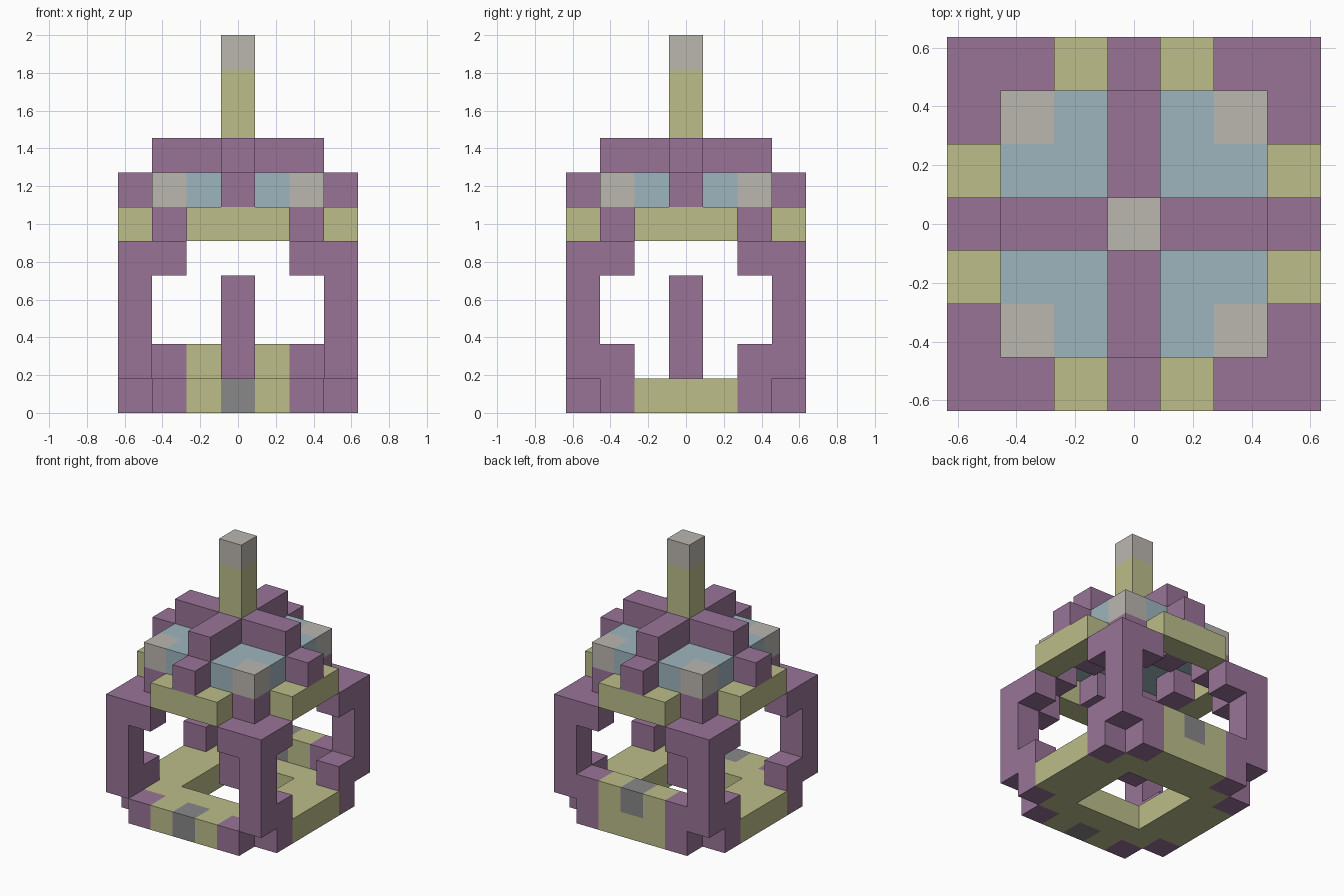
import bpy, bmesh
from mathutils import Vector

cube = bpy.data.objects.get("Cube")
if cube:
    bpy.data.objects.remove(cube, do_unlink=True)

U = 2 / 11  # edge length of one block


def linear(c):
    c /= 255
    return c / 12.92 if c <= 0.04045 else ((c + 0.055) / 1.055) ** 2.4


def material(name, r, g, b):
    m = bpy.data.materials.new(name)
    color = (linear(r), linear(g), linear(b), 1)
    m.use_nodes = True
    m.diffuse_color = color
    m.node_tree.nodes["Principled BSDF"].inputs["Base Color"].default_value = color
    return m


purple = material("purple", 153, 116, 151)
olive = material("olive yellow", 188, 189, 138)
blue = material("pale blue", 158, 181, 189)
beige = material("warm grey", 187, 183, 176)
grey = material("grey", 136, 136, 136)

parts = {}


def blocks(part, mat, xs, ys, zs, keep=lambda x, y: True):
    """Fill a part with blocks of one colour; later calls repaint."""
    cells = parts.setdefault(part, {})
    for x in xs:
        for y in ys:
            for z in zs:
                if keep(x, y):
                    cells[x, y, z] = mat


def span(a, b):
    return range(a, b + 1)


MID, WIDE, ALL = span(-1, 1), span(-2, 2), span(-3, 3)
ENDS, INNER = (-3, 3), (-2, 2)

# Base ring: open centre, clipped corners, purple ends on each side
blocks("base_ring", olive, ALL, ALL, [0],
       lambda x, y: max(abs(x), abs(y)) > 1 and abs(x) + abs(y) < 6)
blocks("base_ring", purple, INNER, ENDS, [0])
blocks("base_ring", purple, ENDS, INNER, [0])
blocks("base_ring", grey, [0], [-3], [0])

# Raised back panel
blocks("back_panel", olive, MID, [3], [1])
blocks("back_panel", purple, INNER, [3], [1])
blocks("back_panel", grey, [0], [3], [1])

# Corner posts with side feet and top brackets
for sx in (-1, 1):
    for sy in (-1, 1):
        name = ("back" if sy > 0 else "front") + ("_left" if sx > 0 else "_right") + "_post"
        blocks(name, purple, [3 * sx], [3 * sy], span(1, 4))
        blocks(name, purple, [3 * sx], [2 * sy], [1, 4])
        blocks(name, purple, [2 * sx], [3 * sy], [4])

# Hanging core in the middle
blocks("hanging_core", purple, [0], [0], span(1, 3))

# Eave bars and the purple supports behind them
blocks("eave_bars", olive, MID, ENDS, [5])
blocks("eave_bars", olive, ENDS, MID, [5])
blocks("roof_supports", purple, INNER, INNER, [5])
blocks("roof_supports", purple, [0], INNER, [5])
blocks("roof_supports", purple, INNER, [0], [5])

# Roof slab with pale corners
blocks("roof_slab", blue, WIDE, WIDE, [6])
blocks("roof_slab", beige, INNER, INNER, [6])

# Roof cross and its end blocks
blocks("roof_cross", purple, WIDE, [0], [7])
blocks("roof_cross", purple, [0], WIDE, [7])
blocks("roof_cross", purple, ENDS, [0], [6])
blocks("roof_cross", purple, [0], ENDS, [6])

# Spire
blocks("spire", olive, [0], [0], [8, 9])
blocks("spire", beige, [0], [0], [10])

# Build each part from its exposed block faces
filled = {c for cells in parts.values() for c in cells}
for name, cells in parts.items():
    bm = bmesh.new()
    mats = list(dict.fromkeys(cells.values()))
    for cell, mat in cells.items():
        centre = Vector(cell) + Vector((0, 0, 0.5))
        for axis in range(3):
            for sign in (-1, 1):
                n = Vector((0, 0, 0))
                n[axis] = sign
                if tuple(int(c + d) for c, d in zip(cell, n)) in filled:
                    continue
                u = Vector((n.y, n.z, n.x))
                v = n.cross(u)
                corners = [u + v, v - u, -u - v, u - v]
                face = bm.faces.new([bm.verts.new((centre + (n + k) / 2) * U) for k in corners])
                face.material_index = mats.index(mat)
    bmesh.ops.remove_doubles(bm, verts=bm.verts[:], dist=0.001)
    mesh = bpy.data.meshes.new(name)
    bm.to_mesh(mesh)
    bm.free()
    for mat in mats:
        mesh.materials.append(mat)
    bpy.context.collection.objects.link(bpy.data.objects.new(name, mesh))
